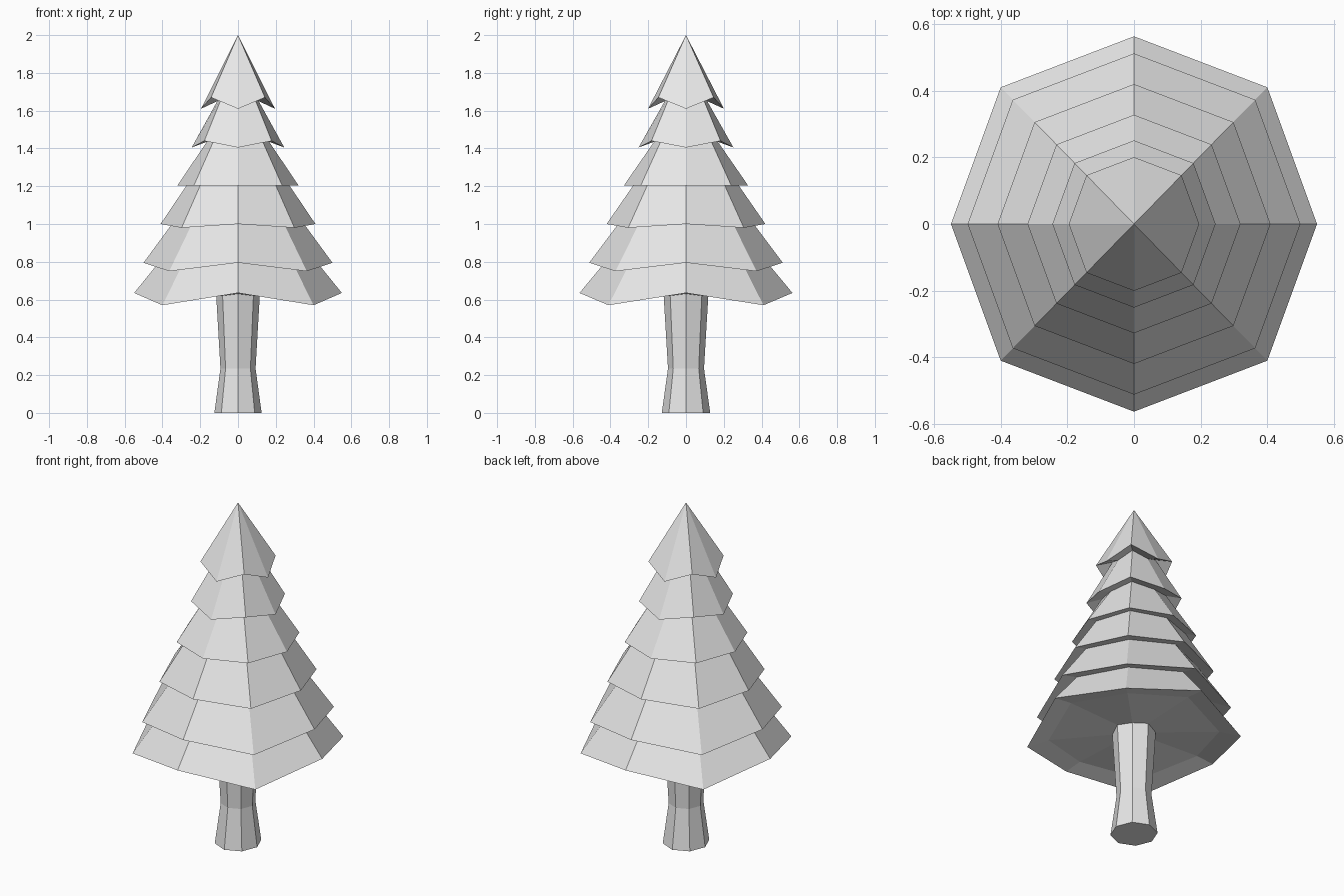
import bpy
import bmesh
from math import cos, sin, pi

SIDES = 8
DEPTH_STRETCH = 1.025   # slightly deeper than wide
CORNER_FLARE = 1.03     # diagonal corners reach a little further out

cube = bpy.data.objects.get("Cube")
if cube:
    bpy.data.objects.remove(cube, do_unlink=True)

grey = bpy.data.materials.new("plain grey")
grey.use_nodes = True
grey.diffuse_color = (0.8, 0.8, 0.8, 1)
grey.node_tree.nodes["Principled BSDF"].inputs["Base Color"].default_value = (0.8, 0.8, 0.8, 1)


def add_ring(bm, radius, z, corner_z, flare):
    """Octagon whose diagonal corners may sit at another height."""
    ring = []
    for i in range(SIDES):
        a = 2 * pi * i / SIDES
        diagonal = i % 2
        r = radius * (flare if diagonal else 1)
        ring.append(bm.verts.new((r * cos(a), r * sin(a) * DEPTH_STRETCH,
                                  corner_z if diagonal else z)))
    return ring


def loft(name, rings, flare=1.0, apex=None, cap_bottom=False, cap_top=False):
    """Skin a stack of (radius, z, corner_z) rings, lowest first."""
    bm = bmesh.new()
    loops = [add_ring(bm, *r, flare) for r in rings]
    for low, high in zip(loops, loops[1:]):
        for i in range(SIDES):
            j = (i + 1) % SIDES
            bm.faces.new((low[i], low[j], high[j], high[i]))
    last = loops[-1]
    if apex is not None:
        tip = bm.verts.new((0, 0, apex))
        for i in range(SIDES):
            bm.faces.new((last[i], last[(i + 1) % SIDES], tip))
    if cap_top:
        bm.faces.new(last)
    if cap_bottom:
        centre_z = sum(v.co.z for v in loops[0]) / SIDES
        centre = bm.verts.new((0, 0, centre_z))
        for i in range(SIDES):
            bm.faces.new((loops[0][(i + 1) % SIDES], loops[0][i], centre))
    mesh = bpy.data.meshes.new(name)
    bm.to_mesh(mesh)
    bm.free()
    mesh.materials.append(grey)
    obj = bpy.data.objects.new(name, mesh)
    bpy.context.collection.objects.link(obj)
    return obj


# Trunk: flared foot, narrow waist, wider under the branches
loft("trunk", [(0.125, 0, 0), (0.093, 0.235, 0.235), (0.117, 0.65, 0.65)],
     cap_bottom=True, cap_top=True)

# Branch tiers: outer rims, and the recessed rings where each tier meets the one below
rims = [(0.55, 0.635, 0.57), (0.50, 0.795, 0.75), (0.41, 1.0, 0.98),
        (0.32, 1.205, 1.205), (0.245, 1.405, 1.44), (0.196, 1.61, 1.67)]
necks = [(0.44, 0.645, 0.605), (0.40, 0.82, 0.79), (0.335, 1.02, 1.0),
         (0.265, 1.215, 1.22), (0.165, 1.435, 1.46), (0.11, 1.65, 1.685)]

for n, rim in enumerate(rims):
    top_tier = n == len(rims) - 1
    rings = [necks[n], rim] + ([] if top_tier else [necks[n + 1]])
    loft(f"branch_tier_{n + 1}", rings, CORNER_FLARE,
         apex=2.0 if top_tier else None, cap_bottom=(n == 0))
